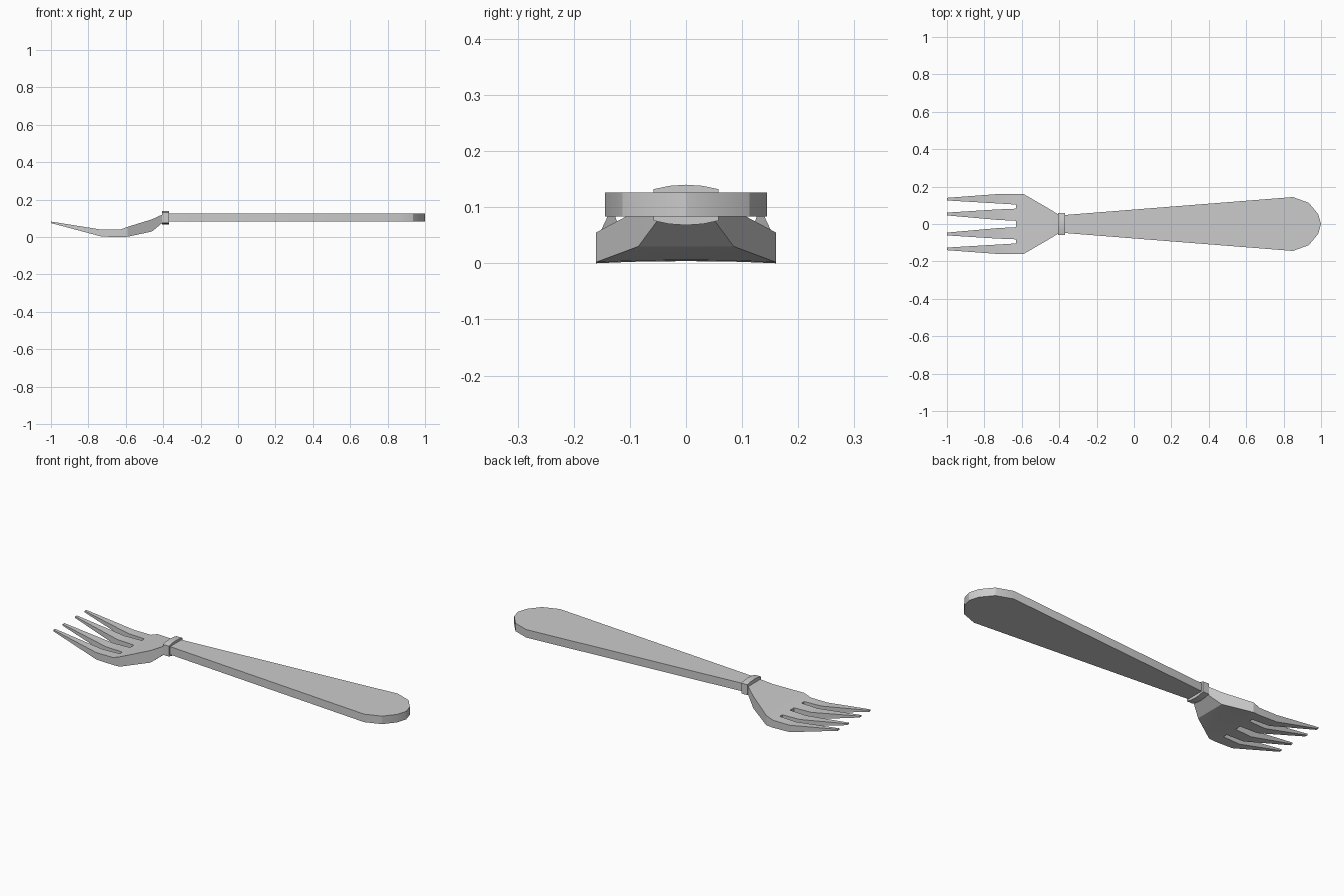
import bpy, bmesh

if "Cube" in bpy.data.objects:
    bpy.data.objects.remove(bpy.data.objects["Cube"])


def finish(name, bm):
    bmesh.ops.recalc_face_normals(bm, faces=bm.faces)
    me = bpy.data.meshes.new(name)
    bm.to_mesh(me)
    bm.free()
    ob = bpy.data.objects.new(name, me)
    bpy.context.collection.objects.link(ob)
    bpy.ops.object.select_all(action='DESELECT')
    ob.select_set(True)
    bpy.context.view_layer.objects.active = ob
    bpy.ops.object.shade_smooth_by_angle(angle=0.5)
    return ob


def prism(name, points, offset):
    """Extrude a closed outline along an offset vector."""
    bm = bmesh.new()
    face = bm.faces.new([bm.verts.new(p) for p in points])
    ext = bmesh.ops.extrude_face_region(bm, geom=[face], use_keep_orig=True)
    verts = [g for g in ext['geom'] if isinstance(g, bmesh.types.BMVert)]
    bmesh.ops.translate(bm, verts=verts, vec=offset)
    return finish(name, bm)


# Handle: flat paddle widening to a rounded end
half = [(-0.385, 0.047), (0.85, 0.144), (0.935, 0.113), (0.985, 0.052)]
outline = half + [(1.0, 0.0)] + [(x, -y) for x, y in reversed(half)]
prism("handle", [(x, y, 0.083) for x, y in outline], (0, 0, 0.043))

# Collar: short band with gently bowed top and bottom
bow = [(-0.058, 0.132), (-0.03, 0.138), (0.0, 0.14), (0.03, 0.138), (0.058, 0.132)]
ring = bow + [(-y, 0.208 - z) for y, z in bow]
prism("collar", [(-0.406, y, z) for y, z in ring], (0.036, 0, 0))

# Head: palm and four tines from one sheet with a thickness profile
# station x -> (top z, bottom z)
heights = {-0.395: (0.125, 0.084), -0.46: (0.095, 0.03), -0.59: (0.055, 0.002),
           -0.63: (0.040, 0.0), -0.73: (0.040, 0.003), -1.0: (0.083, 0.075)}
root = [-0.16, -0.104, -0.082, -0.017, 0.017, 0.082, 0.104, 0.16]
mid = [-0.16, -0.110, -0.078, -0.022, 0.022, 0.078, 0.110, 0.16]
tip = [-0.14, -0.126, -0.061, -0.046, 0.046, 0.061, 0.126, 0.14]
rows = [(x, [y * w / 0.16 for y in root])
        for x, w in ((-0.395, 0.045), (-0.46, 0.085), (-0.59, 0.16), (-0.63, 0.16))]
rows += [(-0.73, mid), (-1.0, tip)]

bm = bmesh.new()
grid, bottom = [], {}
for x, ys in rows:
    top, low = heights[x]
    grid.append([bm.verts.new((x, y, top)) for y in ys])
    for v in grid[-1]:
        arch = 0.004 * (1 - (v.co.y / 0.16) ** 2) if -0.7 < x < -0.5 else 0
        bottom[(round(x, 3), round(v.co.y, 4))] = low + arch
for r in range(len(rows) - 1):
    for c in range(7):
        if r < 3 or c % 2 == 0:
            bm.faces.new((grid[r][c], grid[r + 1][c], grid[r + 1][c + 1], grid[r][c + 1]))
ext = bmesh.ops.extrude_face_region(bm, geom=bm.faces[:], use_keep_orig=True)
for v in ext['geom']:
    if isinstance(v, bmesh.types.BMVert):
        v.co.z = bottom[(round(v.co.x, 3), round(v.co.y, 4))]
finish("fork_head", bm)
